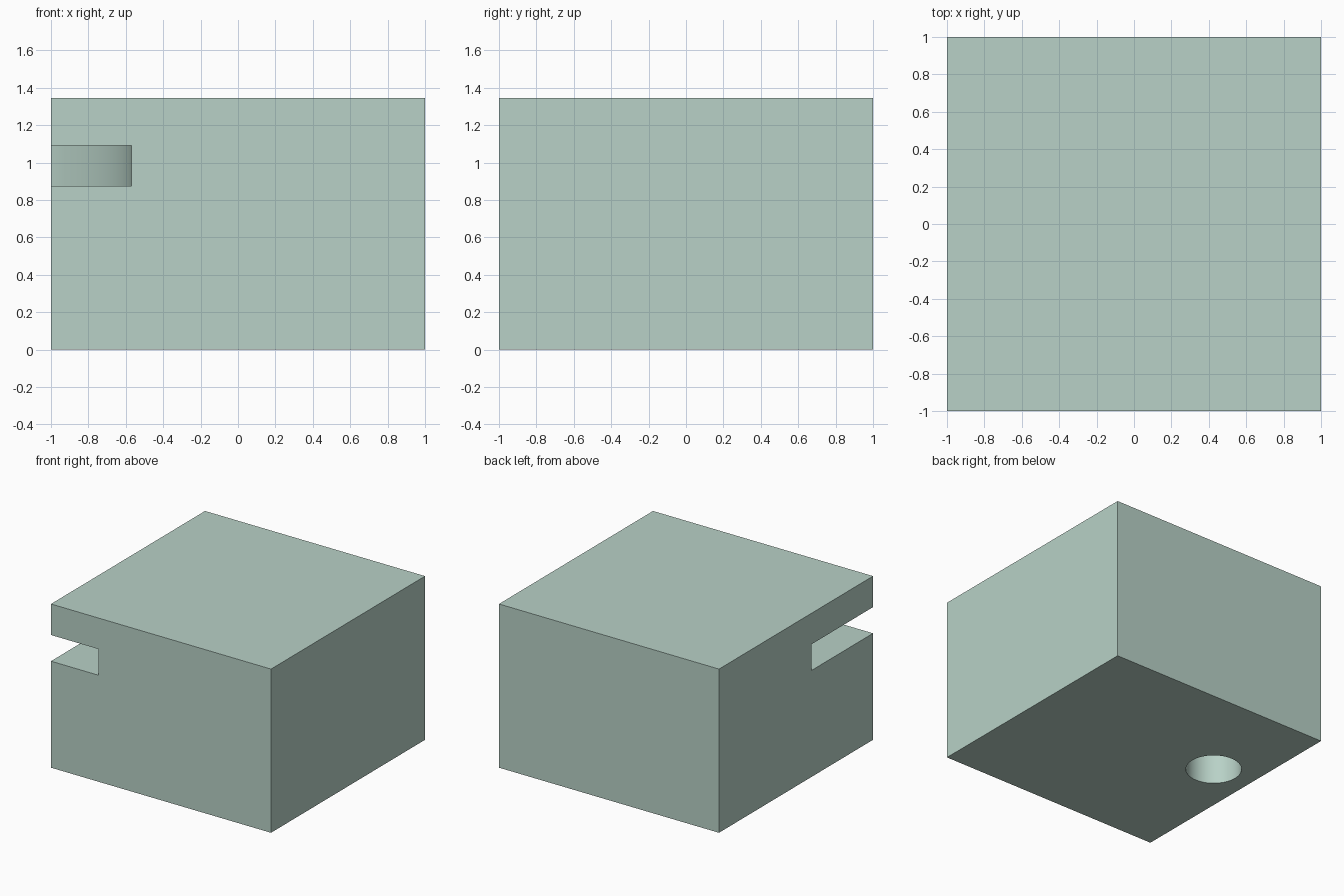
import bpy

if "Cube" in bpy.data.objects:
    bpy.data.objects.remove(bpy.data.objects["Cube"])

HEIGHT = 1.345


def cylinder(name, radius, x, y, z0, z1, sides):
    bpy.ops.mesh.primitive_cylinder_add(vertices=sides, radius=radius, depth=z1 - z0,
                                        location=(x, y, (z0 + z1) / 2))
    bpy.context.object.name = name
    return bpy.context.object


def cut(target, cutter):
    mod = target.modifiers.new("cut", 'BOOLEAN')
    mod.operation = 'DIFFERENCE'
    mod.solver = 'EXACT'
    mod.object = cutter
    bpy.context.view_layer.objects.active = target
    bpy.ops.object.modifier_apply(modifier=mod.name)
    bpy.data.objects.remove(cutter, do_unlink=True)


# Solid block
bpy.ops.mesh.primitive_cube_add(size=2, location=(0, 0, HEIGHT / 2))
block = bpy.context.object
block.name = "block"
block.scale.z = HEIGHT / 2
bpy.ops.object.transform_apply(location=True, scale=True)

# Curved slot across the front left corner
cut(block, cylinder("slot_cutter", 1.0, -1.569, -1.022, 0.875, 1.09, 192))

# Round blind hole in the underside
cut(block, cylinder("hole_cutter", 0.21, -0.654, 0.154, -0.2, 0.6, 64))

# Smooth the curved walls, keep the edges sharp
bpy.ops.object.select_all(action='DESELECT')
block.select_set(True)
bpy.context.view_layer.objects.active = block
bpy.ops.object.shade_smooth_by_angle()

# Green tint
mat = bpy.data.materials.new("pale_green")
mat.diffuse_color = (0.48, 0.64, 0.57, 1)
mat.use_nodes = True
mat.node_tree.nodes["Principled BSDF"].inputs["Base Color"].default_value = mat.diffuse_color
block.data.materials.clear()
block.data.materials.append(mat)
